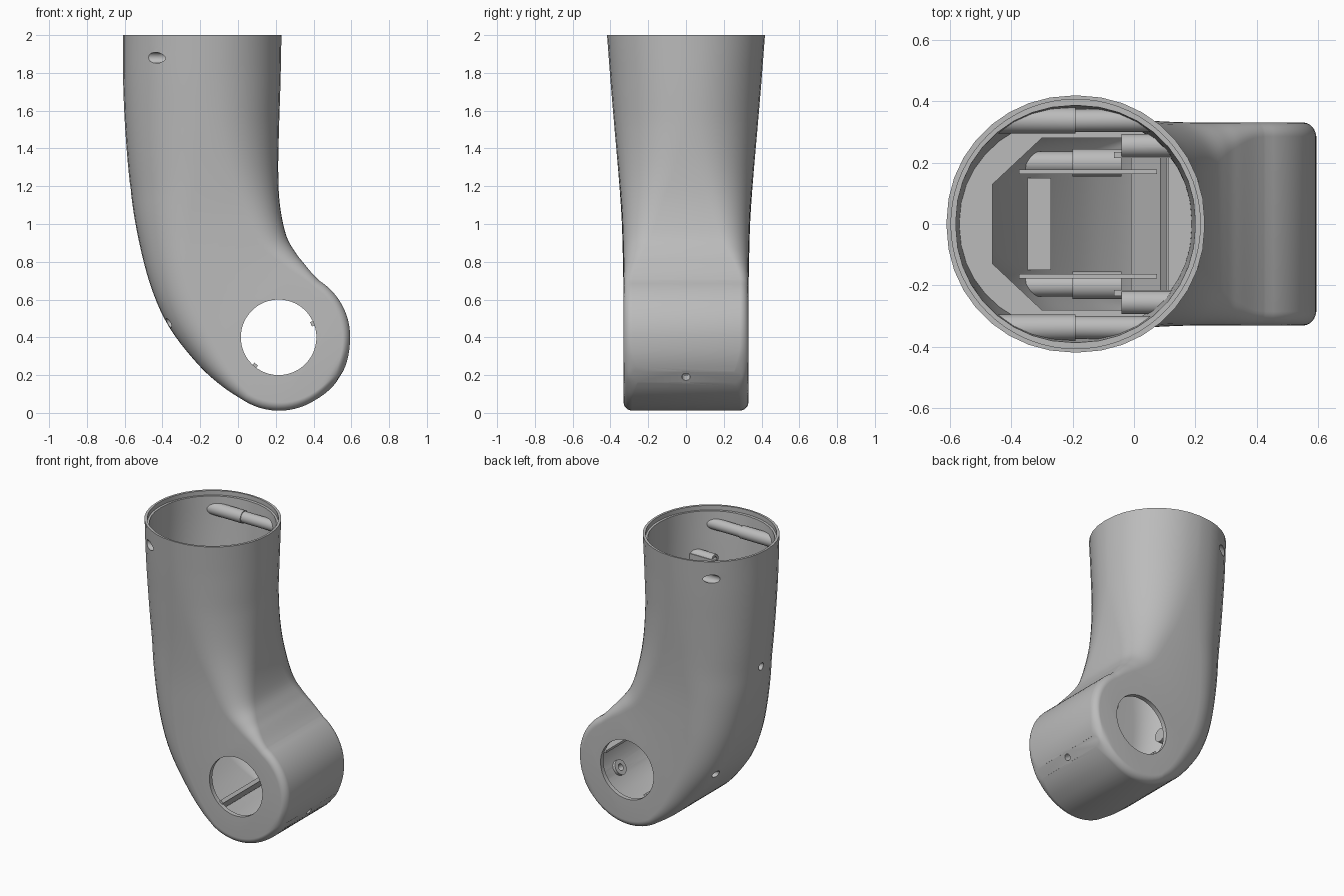
import bpy, bmesh, math
from mathutils import Vector, Matrix

cube = bpy.data.objects.get("Cube")
if cube:
    bpy.data.objects.remove(cube)

grey = bpy.data.materials.new("mid grey")
grey.use_nodes = True
grey.diffuse_color = (0.5, 0.5, 0.5, 1)
grey.node_tree.nodes["Principled BSDF"].inputs["Base Color"].default_value = grey.diffuse_color

PIVOT, PIVOT_R = Vector((0.23, 0, 0.383)), 0.375   # rounded elbow end
TIP = math.radians(-32)                            # direction of its far end
WALL = 0.03
HOLE = Vector((0.215, 0, 0.4))


def polar(angle, radius, centre=PIVOT):
    return centre + Vector((math.cos(angle), 0, math.sin(angle))) * radius


def make(name, bm):
    bmesh.ops.recalc_face_normals(bm, faces=bm.faces)
    mesh = bpy.data.meshes.new(name)
    bm.to_mesh(mesh)
    bm.free()
    mesh.materials.append(grey)
    obj = bpy.data.objects.new(name, mesh)
    bpy.context.collection.objects.link(obj)
    return obj


def rod(name, start, end, radius, sides=40):
    start, end = Vector(start), Vector(end)
    d = end - start
    bm = bmesh.new()
    m = Matrix.Translation((start + end) / 2) @ d.to_track_quat('Z', 'Y').to_matrix().to_4x4()
    bmesh.ops.create_cone(bm, cap_ends=True, segments=sides, radius1=radius,
                          radius2=radius, depth=d.length, matrix=m)
    return make(name, bm)


def box(name, centre, size, turn=0):
    bm = bmesh.new()
    m = Matrix.Translation(centre) @ Matrix.Rotation(-turn, 4, 'Y') @ Matrix.Diagonal((*size, 1))
    bmesh.ops.create_cube(bm, size=1, matrix=m)
    return make(name, bm)


def prism(name, outline, z, height):
    bm = bmesh.new()
    face = bm.faces.new([bm.verts.new((x, y, z)) for x, y in outline])
    ext = bmesh.ops.extrude_face_region(bm, geom=[face])["geom"]
    bmesh.ops.translate(bm, vec=(0, 0, height),
                        verts=[v for v in ext if isinstance(v, bmesh.types.BMVert)])
    return make(name, bm)


def select(obj):
    bpy.ops.object.select_all(action='DESELECT')
    bpy.context.view_layer.objects.active = obj
    obj.select_set(True)


def combine(obj, other, operation):
    mod = obj.modifiers.new("cut", 'BOOLEAN')
    mod.operation, mod.solver, mod.object = operation, 'EXACT', other
    select(obj)
    bpy.ops.object.modifier_apply(modifier=mod.name)


def smooth(obj):
    select(obj)
    bpy.ops.object.shade_smooth_by_angle(angle=math.radians(32))


# Tube stations: left x, z, right x, z, half depth, left and right corner radius
start_l, start_r = polar(TIP - math.pi / 2, PIVOT_R), polar(TIP + math.pi / 2, PIVOT_R)
KEYS = [
    (-0.61, 2, 0.23, 2, 0.418, 0.42, 0.42),
    (-0.608, 1.75, 0.225, 1.75, 0.399, 0.41, 0.4),
    (-0.597, 1.5, 0.217, 1.5, 0.378, 0.39, 0.36),
    (-0.573, 1.22, 0.213, 1.28, 0.356, 0.35, 0.29),
    (-0.535, 0.96, 0.222, 1.1, 0.34, 0.29, 0.21),
    (-0.465, 0.68, 0.255, 0.94, 0.333, 0.23, 0.15),
    (-0.365, 0.455, 0.305, 0.848, 0.33, 0.18, 0.1),
    (-0.21, 0.255, 0.35, 0.79, 0.33, 0.13, 0.07),
    (-0.08, 0.138, 0.393, 0.738, 0.33, 0.08, 0.05),
    (start_l.x, start_l.z, start_r.x, start_r.z, 0.33, 0.045, 0.045),
]


def spline(keys, steps):
    keys = [Vector(k) for k in keys]
    for i in range(len(keys) - 1):
        p1, p2 = keys[i], keys[i + 1]
        m1 = (p2 - keys[i - 1]) / 2 if i else p2 - p1
        m2 = (keys[i + 2] - p1) / 2 if i + 2 < len(keys) else p2 - p1
        for s in range(steps):
            t = s / steps
            yield (p1 * (2*t**3 - 3*t**2 + 1) + m1 * (t**3 - 2*t**2 + t)
                   + p2 * (3*t**2 - 2*t**3) + m2 * (t**3 - t**2))


def section(left, right, b, left_corner, right_corner, seg=9):
    # Rounded rectangle standing across the chord from left to right
    mid, a = (left + right) / 2, (right - left).length / 2
    u = (right - left).normalized()
    pts = []
    for q, (sx, sy) in enumerate(((1, 1), (-1, 1), (-1, -1), (1, -1))):
        rx, ry = right_corner if sx > 0 else left_corner
        rx, ry = min(rx, a * 0.97), min(ry, b * 0.97)
        for k in range(seg + 1):
            t = (q + k / seg) * math.pi / 2
            p = mid + u * (sx * (a - rx) + rx * math.cos(t))
            pts.append(p + Vector((0, sy * (b - ry) + ry * math.sin(t), 0)))
    return pts


def tube_rings(t):
    rings = []
    for lx, lz, rx, rz, b, rl, rr in spline(KEYS, 5):
        left, right = Vector((lx, 0, lz)), Vector((rx, 0, rz))
        inset = (right - left).normalized() * t
        rl, rr = rl - t * 0.9, rr - t * 0.9
        rings.append(section(left + inset, right - inset, b - t, (rl, rl), (rr, rr)))
    radius, r, b = PIVOT_R - t, max(0.045 - t, 0.018), 0.33 - t
    for i in range(19):
        phi = math.radians(90 - i * 4.7)
        d = min(radius * (1 - math.cos(phi)), r)
        depth = b - r + math.sqrt(r * r - (r - d) ** 2)
        corner = (r / math.sin(phi), r)
        ring = section(polar(TIP - phi, radius), polar(TIP + phi, radius), depth, corner, corner)
        # Slight barrel bulge of the rounded end
        bulge = 0.045 * min(1, 2 * (1 - math.sin(phi)))
        for p in ring:
            k = 1 - bulge * (p.y / b) ** 2
            p.x, p.z = PIVOT.x + (p.x - PIVOT.x) * k, PIVOT.z + (p.z - PIVOT.z) * k
        rings.append(ring)
    return rings


def loft(name, rings):
    bm = bmesh.new()
    loops = [[bm.verts.new(p) for p in ring] for ring in rings]
    for one, two in zip(loops, loops[1:]):
        for i in range(len(one)):
            j = (i + 1) % len(one)
            bm.faces.new((one[i], one[j], two[j], two[i]))
    bm.faces.new(loops[0])
    bm.faces.new(loops[-1])
    return make(name, bm)


shell = loft("elbow_shell", tube_rings(0)[::-1] + tube_rings(WALL))
core = loft("trim_core", tube_rings(0.012))

# Openings: side pivot hole, rim ledge, screw bores
cutters = [
    rod("pivot_cutter", HOLE - Vector((0, 1, 0)), HOLE + Vector((0, 1, 0)), 0.2, 72),
    rod("rim_cutter", (-0.19, 0, 1.97), (-0.19, 0, 2.1), 0.406, 72),
    rod("tip_recess_cutter", polar(TIP, PIVOT_R - 0.012), polar(TIP, 0.5), 0.042),
]
bores = [
    rod("tip_bore", polar(TIP, 0.27), polar(TIP, 0.5), 0.022),
    rod("back_bore", (-0.7, 0, 1.19), (-0.48, 0, 1.19), 0.025),
]
inner = []

# Screw bosses, ribs and rods mirrored on both sides
for side, s in (("front", -1), ("rear", 1)):
    bores += [
        rod(side + "_rim_bore", (-0.7, s*0.337, 1.88), (-0.34, s*0.337, 1.88), 0.029),
        rod(side + "_low_bore", (-0.6, s*0.2, 0.476), (-0.18, s*0.2, 0.476), 0.024),
        rod(side + "_mid_bore", (-0.1, s*0.255, 1.68), (0.05, s*0.255, 1.68), 0.02),
    ]
    inner += [
        rod(side + "_rim_rod", (-0.5, s*0.337, 1.88), (-0.19, s*0.337, 1.88), 0.042),
        rod(side + "_rim_rod_end", (-0.2, s*0.337, 1.88), (0.12, s*0.337, 1.88), 0.037),
        rod(side + "_low_boss", (-0.5, s*0.2, 0.476), (-0.19, s*0.2, 0.476), 0.036),
        rod(side + "_low_boss_end", (-0.2, s*0.2, 0.476), (-0.04, s*0.2, 0.476), 0.045),
        rod(side + "_mid_boss", (-0.04, s*0.255, 1.68), (0.2, s*0.255, 1.68), 0.038),
        box(side + "_mid_boss_fin", (0.06, s*0.225, 1.62), (0.25, 0.02, 0.15)),
        box(side + "_cavity_rib", (-0.15, s*0.17, 1.5), (0.45, 0.015, 0.1)),
    ]

inner += [
    rod("tip_boss", polar(TIP, 0.31), polar(TIP, 0.365), 0.05),
    rod("back_boss", (-0.6, 0, 1.19), (-0.49, 0, 1.19), 0.045),
    box("low_shelf", (-0.36, 0, 0.47), (0.18, 0.3, 0.03)),
]
for name, angle in (("lower", -130), ("upper", 22)):
    a = math.radians(angle)
    inner.append(box(name + "_hinge_ledge", polar(a, 0.26, HOLE), (0.15, 0.62, 0.025), a))

# Stiffening plate across the tube with a chamfered opening
half = [(-0.46, 0.13), (-0.3, 0.28), (0.11, 0.28)]
plate = box("cross_plate", (-0.19, 0, 1.5), (1, 1, 0.04))
cutters.append(prism("plate_opening", half + [(x, -y) for x, y in reversed(half)], 1.4, 0.2))
combine(plate, cutters[-1], 'DIFFERENCE')
inner.append(plate)

for cutter in cutters[:3] + bores:
    combine(shell, cutter, 'DIFFERENCE')
smooth(shell)

for part in inner:
    combine(part, core, 'INTERSECT')
    for bore in bores:
        if bore.name.split("_")[0] == part.name.split("_")[0]:
            combine(part, bore, 'DIFFERENCE')
    smooth(part)

for helper in cutters + bores + [core]:
    bpy.data.objects.remove(helper)
